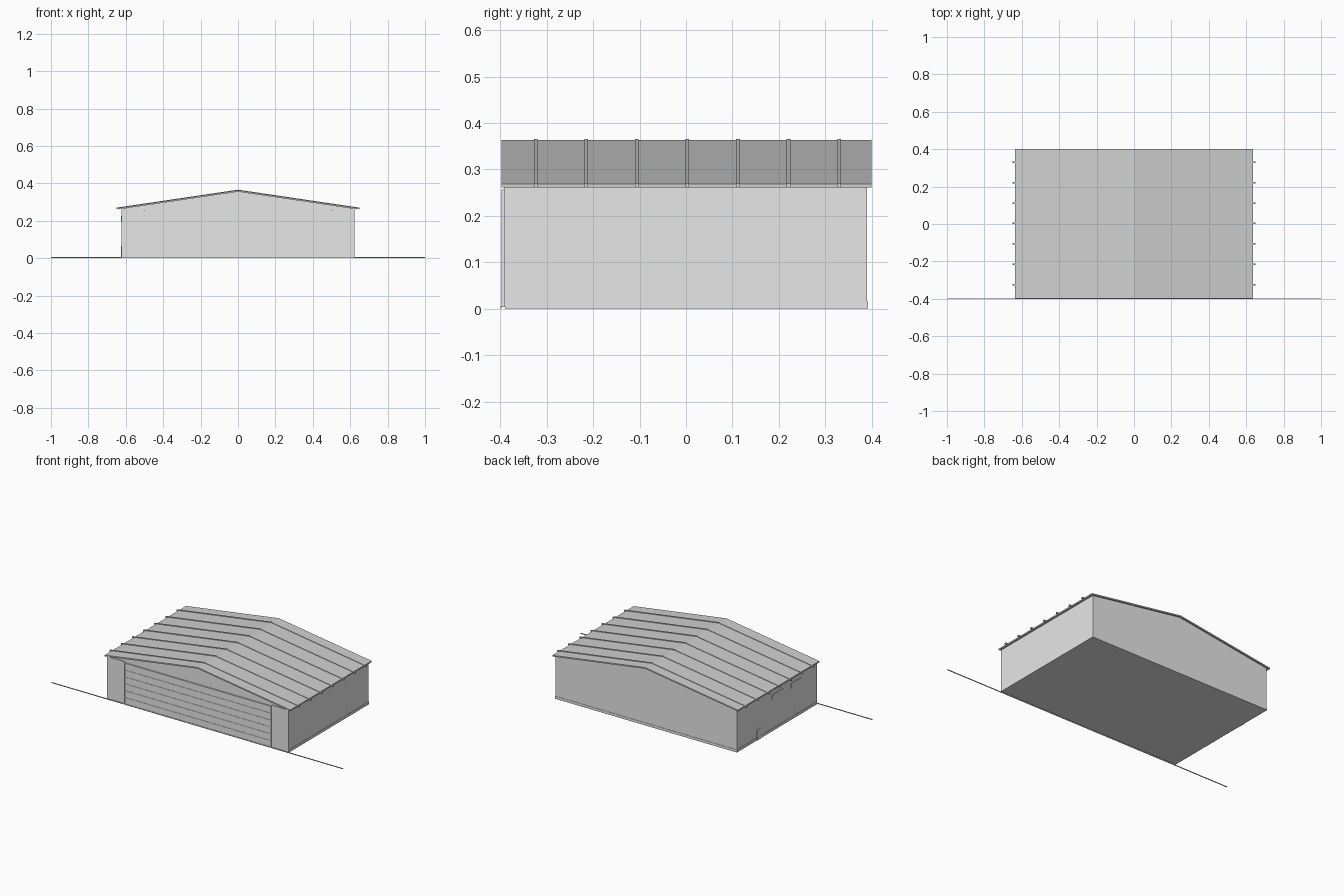
import bpy
import bmesh

cube = bpy.data.objects.get("Cube")
if cube:
    bpy.data.objects.remove(cube, do_unlink=True)


def material(name, value):
    m = bpy.data.materials.new(name)
    m.use_nodes = True
    m.diffuse_color = (value, value, value, 1)
    m.node_tree.nodes["Principled BSDF"].inputs["Base Color"].default_value = (value, value, value, 1)
    return m


wall_grey = material("wall grey", 0.8)
roof_grey = material("roof grey", 0.63)


def extrude_profile(name, profile, y0, y1, mat):
    """Extrude an (x, z) outline along y."""
    bm = bmesh.new()
    face = bm.faces.new([bm.verts.new((x, y0, z)) for x, z in profile])
    result = bmesh.ops.extrude_face_region(bm, geom=[face])
    verts = [v for v in result["geom"] if isinstance(v, bmesh.types.BMVert)]
    bmesh.ops.translate(bm, verts=verts, vec=(0, y1 - y0, 0))
    bmesh.ops.recalc_face_normals(bm, faces=bm.faces)
    mesh = bpy.data.meshes.new(name)
    bm.to_mesh(mesh)
    bm.free()
    mesh.materials.append(mat)
    obj = bpy.data.objects.new(name, mesh)
    bpy.context.collection.objects.link(obj)
    return obj


def box(name, x0, x1, y0, y1, z0, z1, mat=wall_grey):
    return extrude_profile(name, [(x0, z0), (x1, z0), (x1, z1), (x0, z1)], y0, y1, mat)


def slope_profile(half, eave, ridge, thick):
    """Bent strip following both roof slopes."""
    return [(-half, eave), (0, ridge), (half, eave),
            (half, eave - thick), (0, ridge - thick), (-half, eave - thick)]


# Walls with both gables, and the low skirt around the base
W, D = 0.622, 0.39
EAVE, RIDGE = 0.264, 0.358
extrude_profile("walls", [(-W, 0), (W, 0), (W, EAVE), (0, RIDGE), (-W, EAVE)],
                -D + 0.002, D, wall_grey)
box("base_skirt", -W - 0.002, W + 0.002, -D, D + 0.002, 0, 0.016)

# Roof sheet and standing seams
extrude_profile("roof", slope_profile(0.636, 0.269, 0.363, 0.008), -0.397, 0.4, roof_grey)
for i in range(7):
    y = 0.003 + (i - 3) * 0.109
    extrude_profile("roof_seam", slope_profile(0.65, 0.27, 0.366, 0.009),
                    y - 0.004, y + 0.004, roof_grey)

# Wide sectional door with ridges between its panels
box("hangar_door", -0.5, 0.5, -0.396, -0.386, 0.004, 0.255)
for i in range(1, 6):
    z = i * 0.0425
    box("door_ridge", -0.5, 0.5, -0.398, -0.395, z - 0.001, z + 0.001)

# Door posts, side bays and the ground rail
for s in (-1, 1):
    a, b = sorted((s * 0.498, s * 0.505))
    box("door_post", a, b, -0.398, -0.386, 0.004, 0.257)
    a, b = sorted((s * 0.505, s * W))
    box("side_bay", a, b, -0.392, -0.386, 0.004, 0.262)
box("ground_rail", -1, 1, -0.4, -0.397, 0, 0.005)

# Small door and high windows on the side wall
box("side_door", -W - 0.004, -W, 0.16, 0.195, 0, 0.065)
for y in (0.045, -0.14):
    box("side_window", -W - 0.003, -W, y - 0.1, y, 0.195, 0.225)
